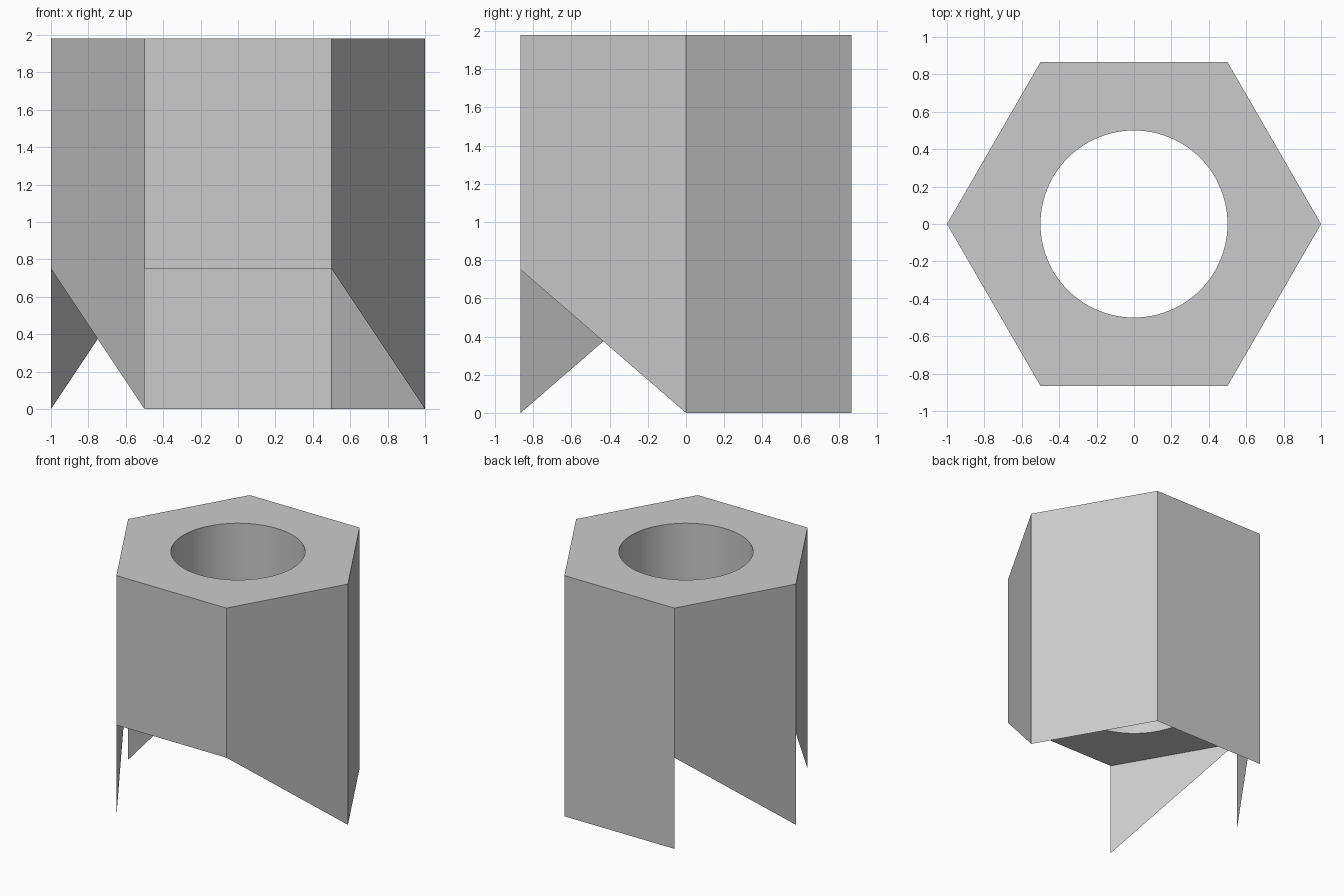
import bpy, bmesh
from math import cos, sin, pi

cube = bpy.data.objects.get("Cube")
if cube:
    bpy.data.objects.remove(cube, do_unlink=True)

TOP, FLOOR = 1.98, 0.75
SIDES, ARC = 6, 16
BORE = 0.5

grey = bpy.data.materials.new("plain grey")
grey.use_nodes = True
colour = (0.6, 0.6, 0.6, 1)
grey.diffuse_color = colour
grey.node_tree.nodes["Principled BSDF"].inputs["Base Color"].default_value = colour


def ring(bm, count, radius, z):
    return [bm.verts.new((radius * cos(2 * pi * i / count),
                          radius * sin(2 * pi * i / count), z)) for i in range(count)]


def finish(bm, name):
    mesh = bpy.data.meshes.new(name)
    bm.to_mesh(mesh)
    bm.free()
    mesh.materials.append(grey)
    obj = bpy.data.objects.new(name, mesh)
    bpy.context.collection.objects.link(obj)
    return obj


# Hexagonal block: two pierced end faces and a smooth round bore
bm = bmesh.new()
ends = []
for z, up in ((TOP, True), (FLOOR, False)):
    corners = ring(bm, SIDES, 1, z)
    circle = ring(bm, SIDES * ARC, BORE, z)
    ends.append(circle)
    for i in range(SIDES):
        arc = [circle[(i * ARC + k) % len(circle)] for k in range(ARC + 1)]
        loop = [corners[i], corners[(i + 1) % SIDES]] + arc[::-1]
        bm.faces.new(loop if up else loop[::-1])
upper, lower = ends
for i in range(len(upper)):
    j = (i + 1) % len(upper)
    face = bm.faces.new((upper[i], upper[j], lower[j], lower[i]))
    face.smooth = True
finish(bm, "pierced_block")

# Thin outer walls, some slanted to a point at the bottom;
# each pair is the lower height at the start and end corner
bottoms = [(0, 0), (0, 0), (FLOOR, 0), (FLOOR, 0), (FLOOR, FLOOR), (FLOOR, 0)]
names = ["back_left", "back", "back_right", "front_right", "front", "front_left"]
for i, (start, end) in enumerate(bottoms):
    bm = bmesh.new()
    a, b = (2 * pi * k / SIDES for k in (i, i + 1))
    outline = ((a, start), (b, end), (b, TOP), (a, TOP))
    bm.faces.new([bm.verts.new((cos(t), sin(t), z)) for t, z in outline])
    finish(bm, names[i] + "_wall")
